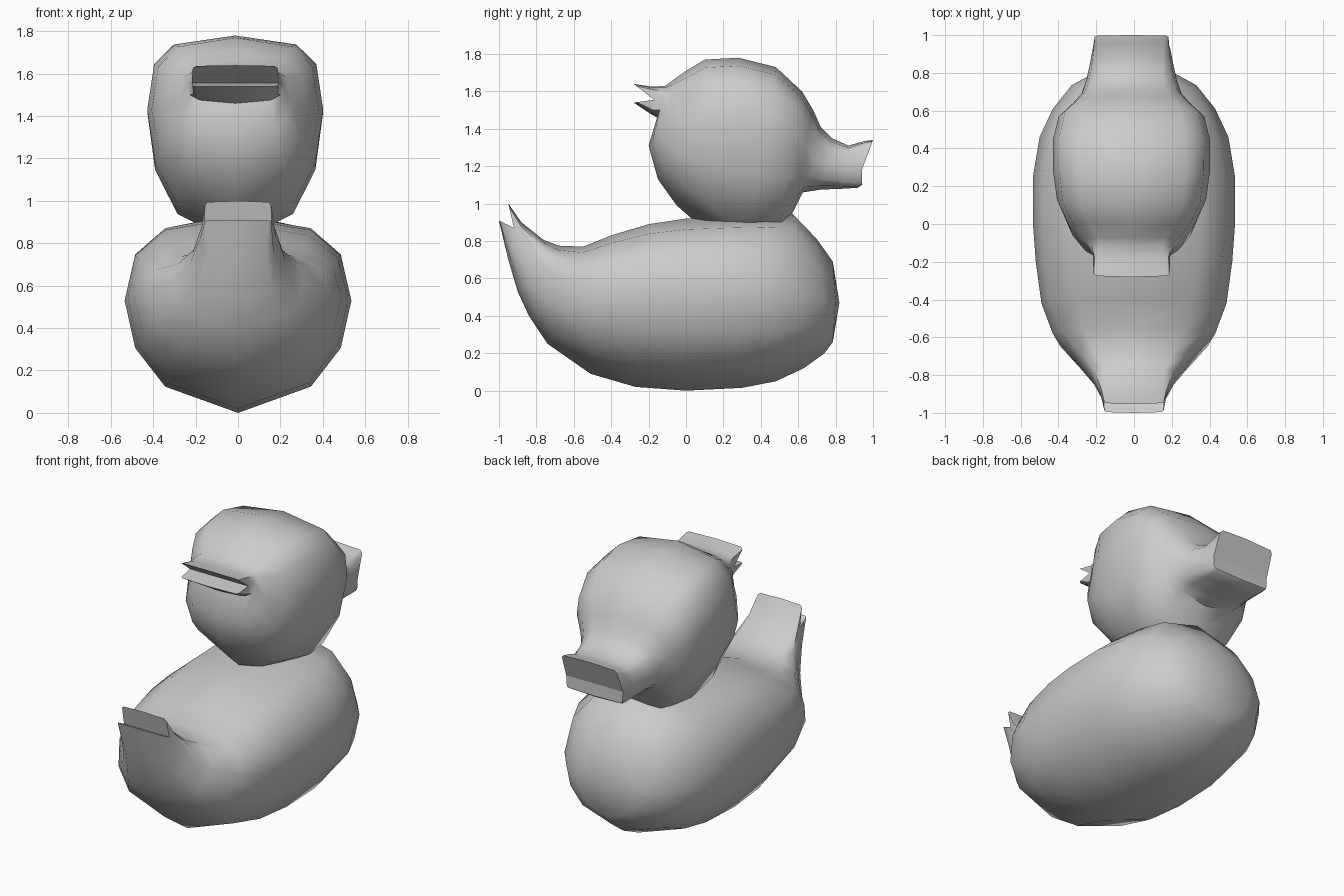
import bpy, bmesh
from math import sin, cos, radians, copysign

# angles around a section, measured from its top; mirrored for the other side
HALF = [0, 35, 62, 90, 115, 140, 180]
ANGLES = [radians(a) for a in HALF + [360 - a for a in HALF[-2:0:-1]]]
SIDES = len(ANGLES)


def power(v, e):
    return copysign(abs(v) ** e, v) if abs(v) > 1e-6 else 0.0


def loft(name, sections, shift=0.0):
    """Each section: top (y,z), middle (y,z), bottom (y,z), half width, roundness above, below."""
    bm = bmesh.new()
    rings = []
    for top, mid, bot, w, up, low in sections:
        ring = []
        for t in ANGLES:
            e = up if cos(t) > 0 else low
            s, c = power(sin(t), e), power(cos(t), e)
            end = top if c > 0 else bot
            y = mid[0] + abs(c) * (end[0] - mid[0])
            z = mid[1] + abs(c) * (end[1] - mid[1])
            ring.append(bm.verts.new((w * s + shift, y, z)))
        rings.append(ring)
    for a, b in zip(rings, rings[1:]):
        for i in range(SIDES):
            j = (i + 1) % SIDES
            bm.faces.new((a[i], a[j], b[j], b[i]))
    bmesh.ops.remove_doubles(bm, verts=bm.verts, dist=1e-4)
    bmesh.ops.recalc_face_normals(bm, faces=bm.faces)
    me = bpy.data.meshes.new(name)
    bm.to_mesh(me)
    bm.free()
    ob = bpy.data.objects.new(name, me)
    bpy.context.collection.objects.link(ob)
    bpy.ops.object.select_all(action='DESELECT')
    ob.select_set(True)
    bpy.context.view_layer.objects.active = ob
    bpy.ops.object.shade_smooth_by_angle(angle=0.9)
    return ob


def groove(mid, w):
    """Flat section that closes a lip into a notch."""
    return (mid, mid, mid, w, .2, .2)


# body, from split tail to breast
loft("body", [
    groove((-.92, .87), .16),
    ((-.95, 1.0), (-.92, .87), (-1.0, .91), .16, .2, .2),
    ((-.88, .90), (-.89, .82), (-.95, .70), .18, .4, .6),
    ((-.76, .805), (-.80, .71), (-.90, .53), .225, .6, .75),
    ((-.68, .775), (-.70, .62), (-.84, .40), .31, .8, .9),
    ((-.55, .77), (-.58, .57), (-.74, .25), .43, .85, 1),
    ((-.40, .83), (-.42, .55), (-.51, .09), .49, .83, 1),
    ((-.20, .89), (-.20, .54), (-.27, .02), .52, .8, 1),
    ((.00, .92), (.00, .53), (.00, .0), .535, .8, 1),
    ((.25, .93), (.25, .53), (.30, .015), .535, .8, 1),
    ((.42, .94), (.46, .52), (.48, .05), .50, .85, 1),
    ((.57, .945), (.61, .50), (.63, .12), .43, .9, 1),
    ((.70, .81), (.735, .49), (.74, .20), .33, 1, 1),
    ((.785, .69), (.80, .48), (.785, .26), .21, 1, 1),
    ((.82, .47), (.82, .47), (.82, .47), 0, 1, 1),
])

# head, from split tuft at the back to open beak
loft("head_and_beak", [
    groove((-.17, 1.555), .205),
    ((-.28, 1.64), (-.17, 1.555), (-.28, 1.54), .205, .2, .2),
    ((-.18, 1.625), (-.15, 1.555), (-.19, 1.48), .205, .35, .4),
    ((-.11, 1.63), (-.12, 1.55), (-.155, 1.46), .23, .6, .7),
    ((-.07, 1.66), (-.09, 1.47), (-.20, 1.31), .265, .7, .85),
    ((.00, 1.71), (.01, 1.42), (-.15, 1.13), .34, .7, .9),
    ((.10, 1.77), (.13, 1.43), (-.05, .99), .395, .68, .95),
    ((.28, 1.78), (.28, 1.43), (.10, .86), .415, .65, .95),
    ((.48, 1.73), (.45, 1.42), (.32, .80), .415, .68, .95),
    ((.62, 1.60), (.57, 1.38), (.50, .82), .385, .75, .95),
    ((.68, 1.50), (.64, 1.31), (.575, .96), .31, .8, .9),
    ((.72, 1.41), (.69, 1.23), (.625, 1.06), .265, .75, .75),
    ((.78, 1.35), (.76, 1.20), (.72, 1.075), .24, .65, .65),
    ((.87, 1.31), (.85, 1.18), (.85, 1.08), .22, .5, .5),
    ((.955, 1.335), (.93, 1.18), (.92, 1.085), .205, .3, .3),
    ((1.0, 1.34), (.94, 1.18), (.94, 1.10), .20, .2, .2),
    groove((.94, 1.18), .20),
], shift=-.013)
